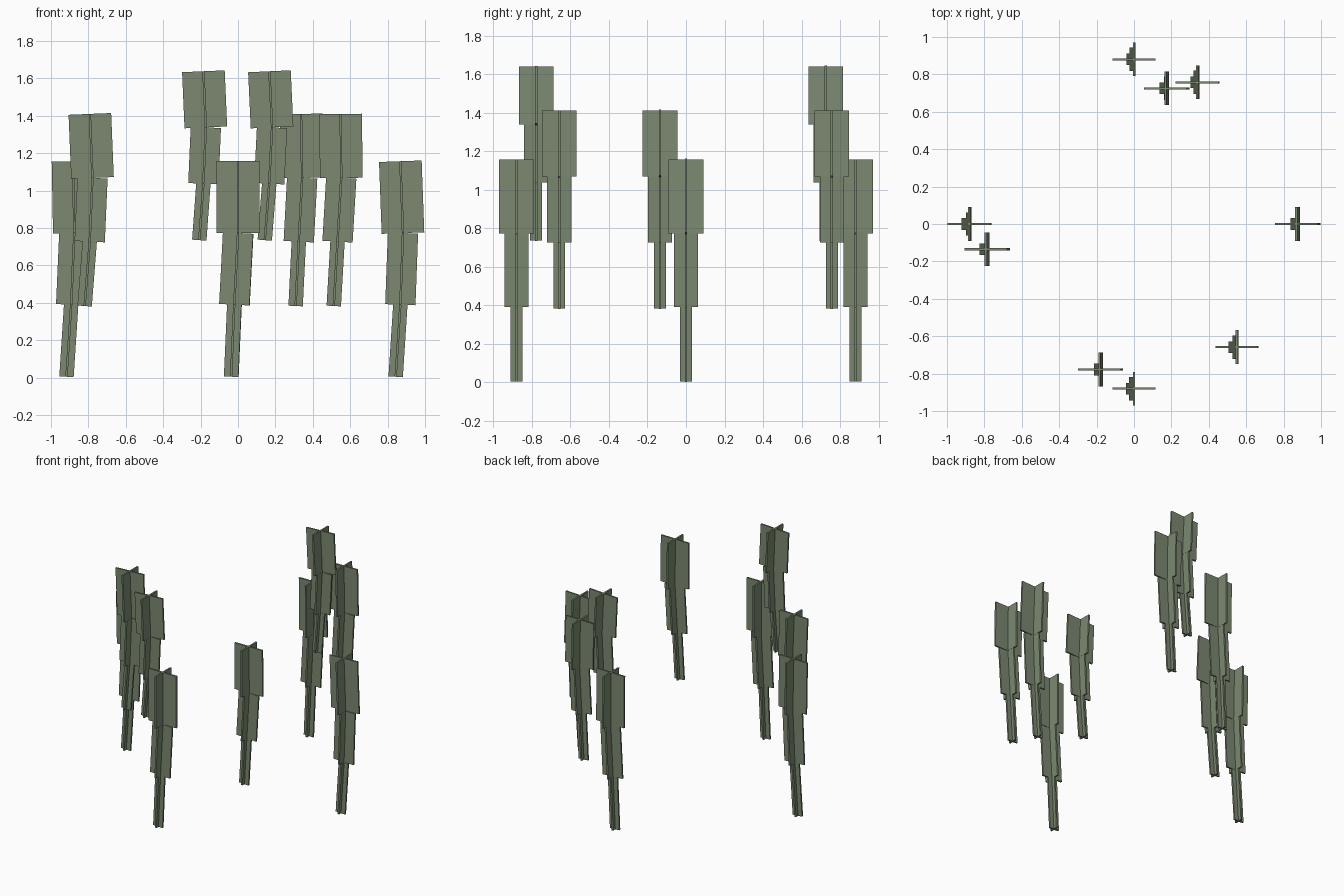
import bpy, bmesh
from math import atan2
from mathutils import Matrix, Vector

if "Cube" in bpy.data.objects:
    bpy.data.objects.remove(bpy.data.objects["Cube"])

mat = bpy.data.materials.new("stalk_green")
mat.diffuse_color = (0.20, 0.25, 0.165, 1)
mat.use_nodes = True
mat.node_tree.nodes["Principled BSDF"].inputs["Base Color"].default_value = mat.diffuse_color

THICK = 0.012
# width of the x plate and of the crossing y plate, from bottom to top section
WIDTHS = [(0.077, 0.062), (0.162, 0.125), (0.228, 0.18)]


def plate(bm, size, matrix):
    bmesh.ops.create_cube(bm, size=1, matrix=matrix @ Matrix.Diagonal((*size, 1)))


def stalk(name, y, xs, zs):
    """Three leaning sections of crossed plates, chained through the joints."""
    bm = bmesh.new()
    for i, (wx, wy) in enumerate(WIDTHS):
        a, b = Vector((xs[i], y, zs[i])), Vector((xs[i + 1], y, zs[i + 1]))
        d = b - a
        m = Matrix.Translation((a + b) / 2) @ Matrix.Rotation(atan2(d.x, d.z), 4, 'Y')
        plate(bm, (wx, THICK, d.length), m)
        plate(bm, (THICK, wy, d.length), m)
    me = bpy.data.meshes.new(name)
    bm.to_mesh(me)
    bm.free()
    me.materials.append(mat)
    bpy.context.collection.objects.link(bpy.data.objects.new(name, me))


# joint heights of the three tiers
LOW = (0.005, 0.39, 0.773, 1.157)
MID = (0.383, 0.727, 1.068, 1.41)
HIGH = (0.735, 1.037, 1.338, 1.638)

# lower ring
stalk("low_stalk_front", -0.88, (-0.037, -0.020, 0.000, 0.000), LOW)
stalk("low_stalk_back", 0.88, (-0.035, -0.018, 0.002, 0.000), LOW)
stalk("low_stalk_left", 0.0, (-0.917, -0.892, -0.875, -0.882), LOW)
stalk("low_stalk_right", 0.0, (0.843, 0.868, 0.882, 0.868), LOW)

# middle ring
stalk("mid_stalk_left", -0.135, (-0.820, -0.793, -0.778, -0.792), MID)
stalk("mid_stalk_back", 0.757, (0.308, 0.325, 0.343, 0.337), MID)
stalk("mid_stalk_front", -0.658, (0.512, 0.532, 0.552, 0.549), MID)

# upper ring
stalk("high_stalk_front", -0.778, (-0.207, -0.185, -0.172, -0.185), HIGH)
stalk("high_stalk_back", 0.725, (0.143, 0.167, 0.182, 0.168), HIGH)
